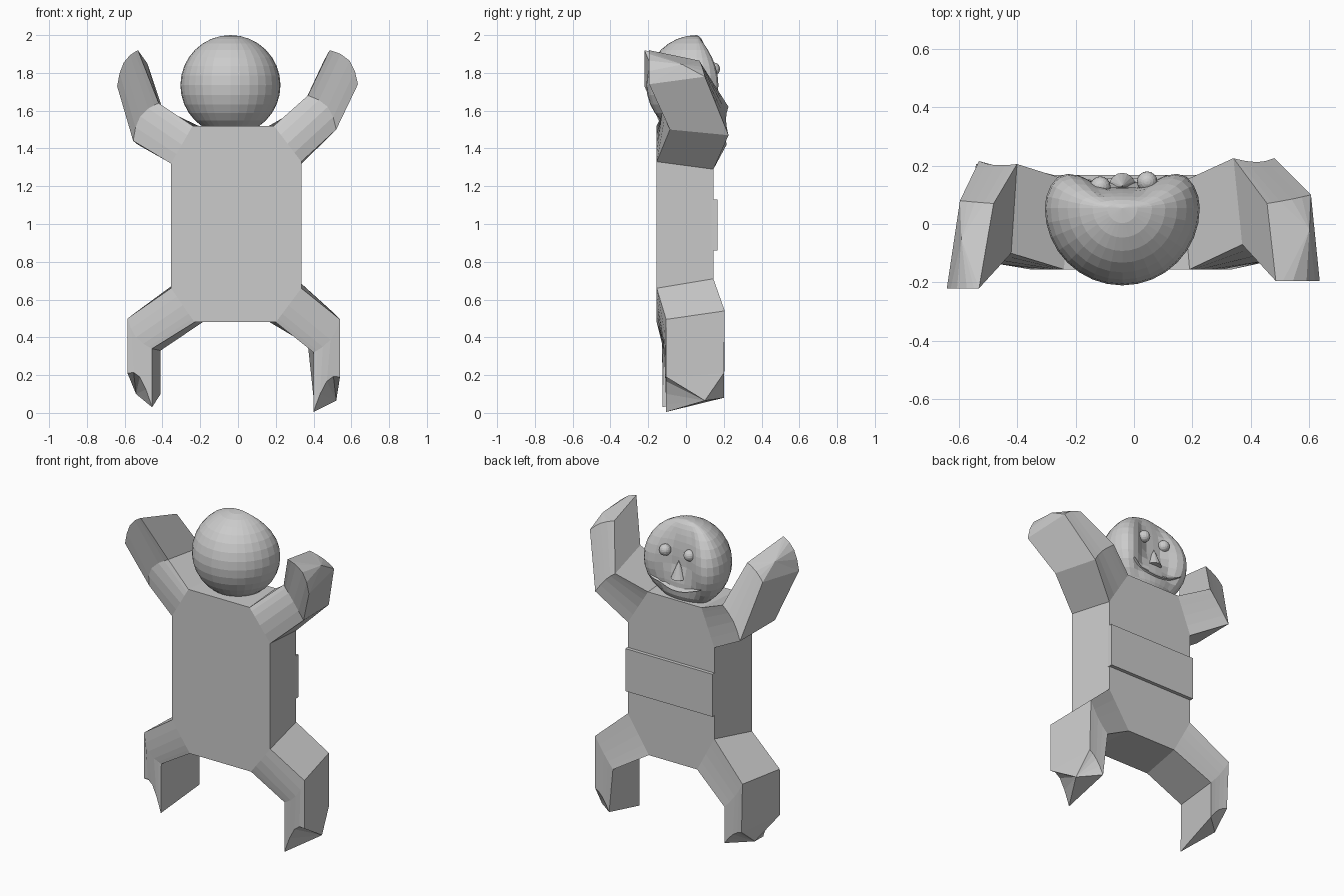
import bpy, bmesh, math
from mathutils import Vector

cube = bpy.data.objects.get("Cube")
if cube:
    bpy.data.objects.remove(cube)

# One plain grey for the whole figure
grey = bpy.data.materials.new("plain grey")
grey.use_nodes = True
GREY = (0.6, 0.6, 0.6, 1)
grey.diffuse_color = GREY
grey.node_tree.nodes["Principled BSDF"].inputs["Base Color"].default_value = GREY

FRONT, BACK = -0.155, 0.145
HEAD = Vector((-0.04, 0.055, 1.735))
R = 0.265


def finish(name, bm):
    bmesh.ops.recalc_face_normals(bm, faces=bm.faces)
    mesh = bpy.data.meshes.new(name)
    bm.to_mesh(mesh)
    bm.free()
    mesh.materials.append(grey)
    obj = bpy.data.objects.new(name, mesh)
    bpy.context.collection.objects.link(obj)


def skin(bm, a, b):
    """Join two rings of vertices with quads."""
    n = len(a)
    for i in range(n):
        j = (i + 1) % n
        bm.faces.new((a[i], a[j], b[j], b[i]))


def block(name, front, back, y0, y1):
    """Solid between a front outline and a back outline."""
    bm = bmesh.new()
    a = [bm.verts.new((x, y0, z)) for x, z in front]
    b = [bm.verts.new((x, y1, z)) for x, z in back]
    skin(bm, a, b)
    bm.faces.new(a)
    bm.faces.new(b)
    finish(name, bm)


def section(corners, bulge):
    """Ring from outer-front to inner-front, then inner-back to outer-back."""
    of, inf, inb, ob = map(Vector, corners)
    bulge = Vector(bulge)
    steps = [0, 0.25, 0.5, 0.75, 0.9, 1]
    front = [of.lerp(inf, t) + bulge * math.sin(math.pi * t) for t in steps]
    back = [inb.lerp(ob, 1 - t) + bulge * 0.3 * math.sin(math.pi * t)
            for t in reversed(steps)]
    return front + back


def limb(name, stations, hub):
    """Loft the sections and close the far end with a fan around the hub."""
    bm = bmesh.new()
    rings = [[bm.verts.new(p) for p in section(*s)] for s in stations]
    for a, b in zip(rings, rings[1:]):
        skin(bm, a, b)
    tip, point = rings[-1], bm.verts.new(hub)
    for i, v in enumerate(tip):
        bm.faces.new((v, tip[(i + 1) % len(tip)], point))
    bm.faces.new(rings[0])
    finish(name, bm)


# Torso with cut corners, narrower at the back: shoulder and hip corner pairs
front = [(-0.355, 1.32), (-0.24, 1.52), (0.19, 1.52), (0.335, 1.33),
         (0.335, 0.66), (0.20, 0.48), (-0.23, 0.48), (-0.355, 0.66)]
back = [(-0.30, 1.29), (-0.21, 1.52), (0.165, 1.52), (0.307, 1.29),
        (0.307, 0.71), (0.16, 0.485), (-0.18, 0.485), (-0.30, 0.71)]
block("torso", front, back, FRONT, BACK)


def joint(outer, inner):
    """Flat section where a limb meets a cut corner of the torso."""
    ring = [(front[outer], FRONT), (front[inner], FRONT),
            (back[inner], BACK), (back[outer], BACK)]
    return [(x, y, z) for (x, z), y in ring], (0, 0, 0)


# Raised band across the face side
band = [(-0.302, 0.86), (-0.302, 1.13), (0.309, 1.13), (0.309, 0.86)]
block("belly_band", band, band, BACK - 0.01, 0.167)

# Arms, bent at the elbow
limb("left_arm", [
    joint(3, 2),
    ([(0.52, -0.085, 1.50), (0.37, -0.07, 1.68), (0.34, 0.225, 1.62), (0.48, 0.225, 1.47)],
     (0.03, -0.045, 0.03)),
    ([(0.635, -0.195, 1.74), (0.485, -0.195, 1.92), (0.455, 0.07, 1.865), (0.605, 0.10, 1.78)],
     (0.03, 0, 0.035))], (0.60, -0.02, 1.845))
limb("right_arm", [
    joint(0, 1),
    ([(-0.555, -0.10, 1.44), (-0.42, -0.10, 1.64), (-0.40, 0.205, 1.61), (-0.53, 0.215, 1.42)],
     (-0.03, -0.03, 0.03)),
    ([(-0.64, -0.22, 1.73), (-0.53, -0.22, 1.92), (-0.48, 0.07, 1.85), (-0.595, 0.08, 1.76)],
     (-0.02, 0, 0.03))], (-0.59, -0.05, 1.84))

# Legs, bent at the knee
limb("left_leg", [
    joint(4, 5),
    ([(0.54, -0.105, 0.495), (0.40, -0.105, 0.32), (0.37, 0.205, 0.36), (0.495, 0.205, 0.54)],
     (0.02, -0.015, -0.02)),
    ([(0.54, -0.105, 0.19), (0.40, -0.105, 0.005), (0.40, 0.20, 0.08), (0.50, 0.20, 0.21)],
     (0, 0, 0.07))], (0.52, 0.10, 0.065))
limb("right_leg", [
    joint(7, 6),
    ([(-0.585, -0.105, 0.50), (-0.455, -0.12, 0.34), (-0.41, 0.20, 0.33), (-0.54, 0.205, 0.51)],
     (-0.02, -0.015, -0.02)),
    ([(-0.585, -0.11, 0.21), (-0.455, -0.125, 0.03), (-0.41, 0.20, 0.10), (-0.53, 0.20, 0.20)],
     (0, 0, 0.07))], (-0.54, 0.08, 0.10))


def flatten(x, z):
    """How much of the ball's depth is kept on the face side."""
    side = min(1, max(0, (abs(x) - 0.07) / 0.16))
    chin = min(1, max(0, -z / 0.2))
    return 0.27 + max(0.48 * side, 0.2 * chin)


def face_y(x, z):
    return HEAD.y + math.sqrt(max(0, R * R - x * x - z * z)) * flatten(x, z)


# Head: a faceted ball pressed in on the face side
bm = bmesh.new()
bmesh.ops.create_uvsphere(bm, u_segments=32, v_segments=16, radius=R)
for v in bm.verts:
    if v.co.y > 0:
        v.co.y *= flatten(v.co.x, v.co.z)
    v.co += HEAD
finish("head", bm)

# Eyes
for name, x, y in (("right_eye", -0.115, 0.128), ("left_eye", 0.045, 0.145)):
    bm = bmesh.new()
    bmesh.ops.create_uvsphere(bm, u_segments=16, v_segments=10, radius=0.035)
    bmesh.ops.translate(bm, verts=bm.verts, vec=(x, y, 1.82))
    finish(name, bm)

# Nose
bm = bmesh.new()
bmesh.ops.create_cone(bm, cap_ends=True, segments=16, radius1=0.045, radius2=0, depth=0.11)
bmesh.ops.translate(bm, verts=bm.verts, vec=(HEAD.x, 0.13, 1.715))
finish("nose", bm)

# Smiling lip: a thin curved ledge that follows the face
bm = bmesh.new()
rows = []
for i in range(15):
    u = i / 7 - 1
    x, z = 0.175 * u, -0.15 + 0.055 * u * u
    h = 0.022 * (1 - u * u) + 0.002
    profile = ((z + h, -0.004), (z, 0.012), (z - 0.006, -0.01))
    rows.append([bm.verts.new((HEAD.x + x, face_y(x, pz) + out, HEAD.z + pz))
                 for pz, out in profile])
for a, b in zip(rows, rows[1:]):
    skin(bm, a, b)
bm.faces.new(rows[0])
bm.faces.new(rows[-1])
finish("smile", bm)
